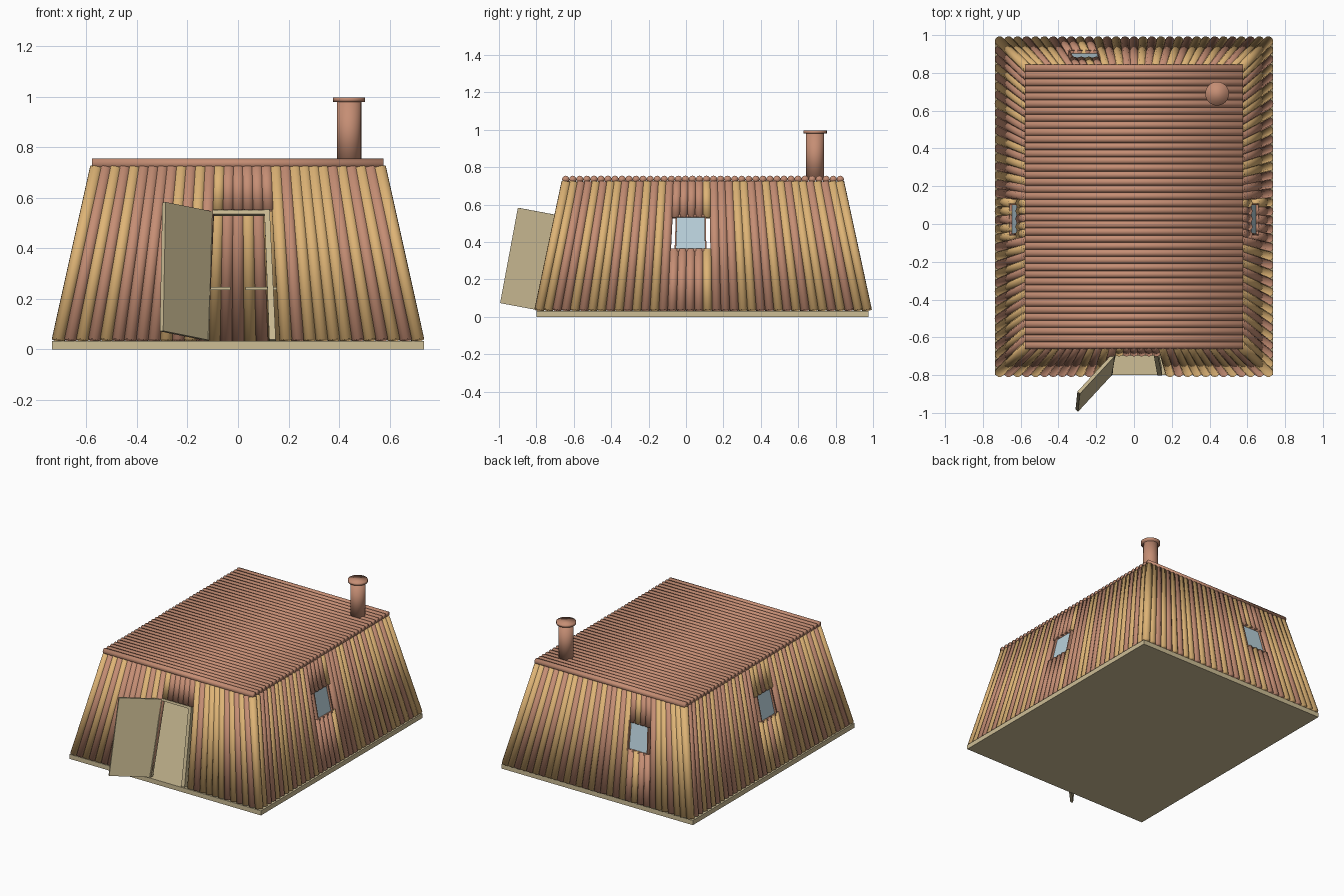
import bpy, bmesh, random
from mathutils import Vector, Matrix

random.seed(4)
cube = bpy.data.objects.get("Cube")
if cube:
    bpy.data.objects.remove(cube, do_unlink=True)


def material(name, rgb):
    m = bpy.data.materials.new(name)
    m.use_nodes = True
    m.diffuse_color = (*rgb, 1)
    m.node_tree.nodes["Principled BSDF"].inputs["Base Color"].default_value = (*rgb, 1)
    return m


BROWN = material("red brown wood", (0.56, 0.27, 0.175))
TAN = material("golden wood", (0.73, 0.455, 0.18))
PALE = material("pale plank", (0.61, 0.51, 0.30))
GLASS = material("window glass", (0.48, 0.63, 0.70))


def finish(bm, name, mats, smooth=False):
    bmesh.ops.recalc_face_normals(bm, faces=bm.faces)
    for f in bm.faces:
        f.smooth = smooth
    mesh = bpy.data.meshes.new(name)
    bm.to_mesh(mesh)
    bm.free()
    for m in mats:
        mesh.materials.append(m)
    ob = bpy.data.objects.new(name, mesh)
    bpy.context.collection.objects.link(ob)
    return ob


def add_log(bm, a, b, radius, mat=0, sides=12):
    axis = b - a
    turn = axis.to_track_quat("Z", "Y").to_matrix().to_4x4()
    made = bmesh.ops.create_cone(bm, cap_ends=True, segments=sides, radius1=radius, radius2=radius,
                                 depth=axis.length, matrix=Matrix.Translation((a + b) / 2) @ turn)
    for f in {f for v in made["verts"] for f in v.link_faces}:
        f.material_index = mat


def panel(name, corners, thickness, mat):
    """Flat slab with four given corners, thickened to both sides."""
    c = [Vector(p) for p in corners]
    n = (c[1] - c[0]).cross(c[3] - c[0]).normalized() * thickness / 2
    bm = bmesh.new()
    lo = [bm.verts.new(p - n) for p in c]
    hi = [bm.verts.new(p + n) for p in c]
    bm.faces.new(lo)
    bm.faces.new(hi)
    for i in range(4):
        j = (i + 1) % 4
        bm.faces.new((lo[i], lo[j], hi[j], hi[i]))
    return finish(bm, name, [mat])


def box(name, x0, x1, y0, y1, z0, z1, mat):
    z = (z0 + z1) / 2
    return panel(name, [(x0, y0, z), (x1, y0, z), (x1, y1, z), (x0, y1, z)], z1 - z0, mat)


# Log centre lines run from the foot ring to the narrower head ring
Z0, Z1 = 0.035, 0.72
R = 0.026
FX, FY0, FY1 = 0.712, -0.785, 0.968
HX, HY0, HY1 = 0.56, -0.64, 0.82


class Wall:
    def __init__(self, name, foot, head, count, opening, corner_logs):
        self.name, self.foot, self.head = name, foot, head
        f0, f1, z0, z1 = opening
        bm = bmesh.new()
        last = 0
        for i in range(count):
            f = i / (count - 1) if corner_logs else (i + 1) / (count + 1)
            last = 1 - last if random.random() < 0.72 else last
            spans = [(Z0, Z1)]
            if f0 - 0.008 < f < f1 + 0.008:
                spans = [(z1, Z1)] + ([(Z0, z0)] if z0 > Z0 else [])
            for a, b in spans:
                add_log(bm, self.at(f, a), self.at(f, b), R, last)
        finish(bm, name, [BROWN, TAN], True)

    def at(self, f, z):
        t = (z - Z0) / (Z1 - Z0)
        low = Vector((*self.foot[0], 0)).lerp(Vector((*self.foot[1], 0)), f)
        top = Vector((*self.head[0], 0)).lerp(Vector((*self.head[1], 0)), f)
        p = low.lerp(top, t)
        p.z = z
        return p

    def patch(self, name, f0, f1, z0, z1, thickness, mat):
        panel(name, [self.at(f0, z0), self.at(f1, z0), self.at(f1, z1), self.at(f0, z1)], thickness, mat)

    def window(self, f0, f1, z0, z1):
        n, e, h = self.name, 0.005, 0.012
        self.patch(n + "_glass", f0, f1, z0, z1, 0.012, GLASS)
        self.patch(n + "_window_sill", f0 - e, f1 + e, z0 - h, z0, 0.04, BROWN)
        self.patch(n + "_window_head", f0 - e, f1 + e, z1, z1 + h, 0.04, BROWN)
        self.patch(n + "_window_side_a", f0 - e, f0, z0, z1, 0.04, BROWN)
        self.patch(n + "_window_side_b", f1, f1 + e, z0, z1, 0.04, BROWN)


# Base slab
box("base_slab", -0.737, 0.737, -0.8, 0.977, 0, 0.032, PALE)

# Four leaning log walls
DOOR = (0.41, 0.597, Z0, 0.55)
SIDE_WIN = (0.411, 0.506, 0.36, 0.53)
BACK_WIN = (0.235, 0.347, 0.36, 0.53)
front = Wall("front_wall", [(-FX, FY0), (FX, FY0)], [(-HX, HY0), (HX, HY0)], 31, DOOR, True)
back = Wall("back_wall", [(-FX, FY1), (FX, FY1)], [(-HX, HY1), (HX, HY1)], 31, BACK_WIN, True)
back.window(*BACK_WIN)
for name, s in (("left_wall", 1), ("right_wall", -1)):
    side = Wall(name, [(s * FX, FY0), (s * FX, FY1)], [(s * HX, HY0), (s * HX, HY1)], 36, SIDE_WIN, False)
    side.window(*SIDE_WIN)

# Door frame
front.patch("door_post_right", 0.405, 0.418, Z0, 0.55, 0.035, PALE)
front.patch("door_post_left", 0.587, 0.605, Z0, 0.55, 0.035, PALE)
front.patch("door_lintel", 0.405, 0.605, 0.532, 0.547, 0.035, PALE)

# Door swung outward on its leaning hinge line
hinge_low, hinge_top = Vector((-0.12, -0.79, 0.035)), Vector((-0.11, -0.695, 0.545))
swing = Vector((-0.183, -0.198, 0.037))
panel("open_door", [hinge_low, hinge_low + swing, hinge_top + swing, hinge_top], 0.018, PALE)

# Sleeping platforms inside
for name, s in (("platform_left", 1), ("platform_right", -1)):
    x0, x1 = sorted((s * 0.03, s * 0.62))
    box(name, x0, x1, 0.25, 0.88, 0.235, 0.247, PALE)

# Flat roof of logs laid across
bm = bmesh.new()
ROOF = 40
for i in range(ROOF):
    y = -0.643 + i * (0.825 + 0.643) / (ROOF - 1)
    add_log(bm, Vector((-0.578, y, 0.735)), Vector((0.576, y, 0.735)), 0.0195)
finish(bm, "roof_logs", [BROWN], True)

# Chimney with a wider cap
bm = bmesh.new()
for z0, z1, r in ((0.73, 0.985, 0.048), (0.98, 0.997, 0.063)):
    add_log(bm, Vector((0.44, 0.69, z0)), Vector((0.44, 0.69, z1)), r, 0, 24)
finish(bm, "chimney", [BROWN], True)
